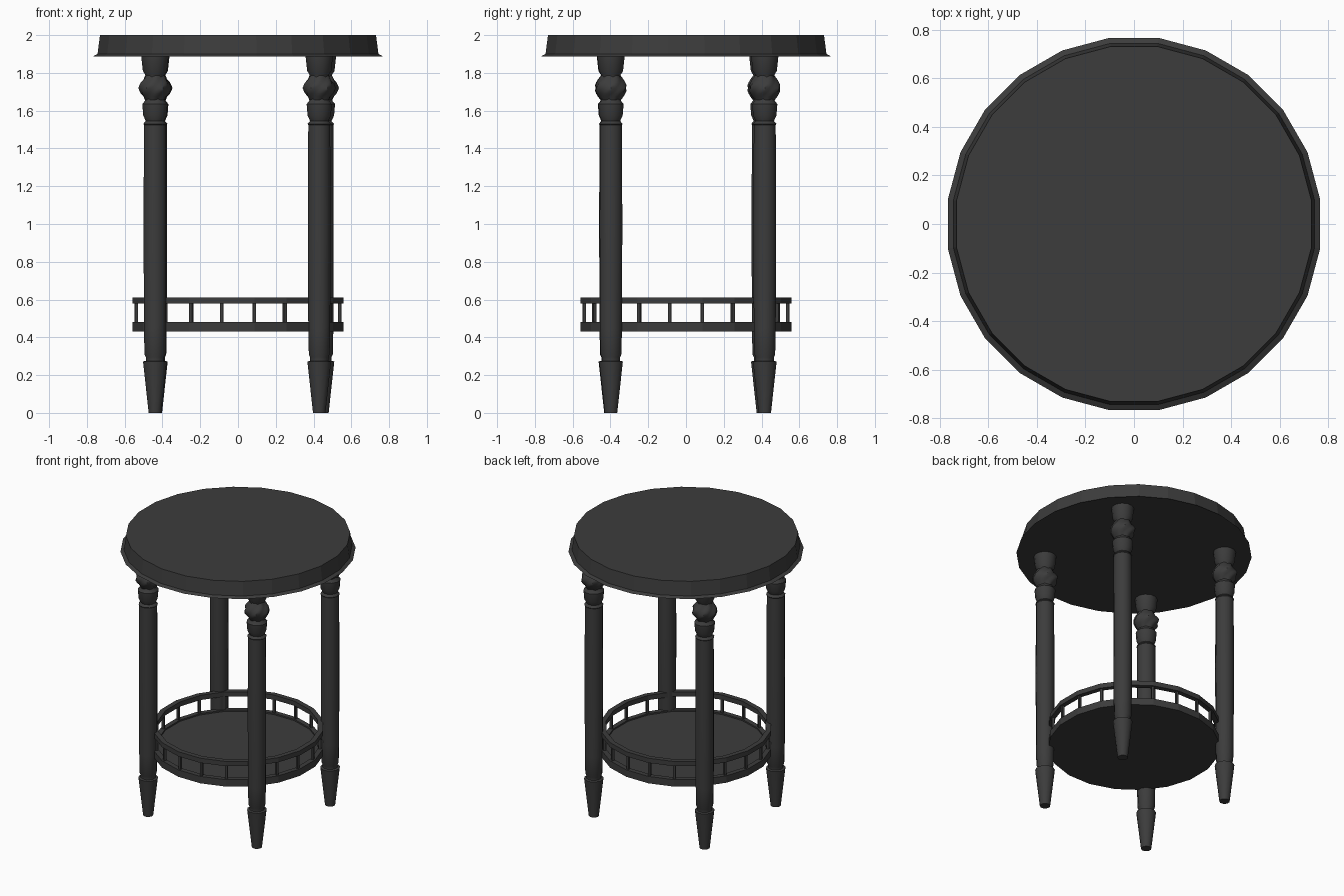
import bpy, math

if "Cube" in bpy.data.objects:
    bpy.data.objects.remove(bpy.data.objects["Cube"])

mat = bpy.data.materials.new("dark_wood")
mat.diffuse_color = (0.045, 0.045, 0.045, 1)
mat.use_nodes = True
mat.node_tree.nodes["Principled BSDF"].inputs["Base Color"].default_value = mat.diffuse_color


def make_object(name, verts, faces, smooth=None):
    me = bpy.data.meshes.new(name)
    me.from_pydata(verts, [], faces)
    me.materials.append(mat)
    ob = bpy.data.objects.new(name, me)
    bpy.context.collection.objects.link(ob)
    if smooth:
        bpy.ops.object.select_all(action='DESELECT')
        ob.select_set(True)
        bpy.context.view_layer.objects.active = ob
        bpy.ops.object.shade_smooth_by_angle(angle=math.radians(smooth))
    return ob


def lathe(name, profile, sides, offset=0.0, center=(0, 0), closed=False,
          smooth=None, shape=None):
    """Revolve (radius, z) points, listed bottom to top, about a vertical axis."""
    verts, faces = [], []
    for r, z in profile:
        for i in range(sides):
            a = math.radians(offset) + 2 * math.pi * i / sides
            k = r * (shape(a, z) if shape else 1)
            verts.append((center[0] + k * math.cos(a), center[1] + k * math.sin(a), z))
    n = len(profile)
    for j in range(n if closed else n - 1):
        b, t = j * sides, ((j + 1) % n) * sides
        for i in range(sides):
            k = (i + 1) % sides
            faces.append((b + i, b + k, t + k, t + i))
    if not closed:
        faces.append(tuple(reversed(range(sides))))
        faces.append(tuple(range((n - 1) * sides, n * sides)))
    return make_object(name, verts, faces, smooth)


# Round table top with a small flared lip
lathe("table_top", [(0.773, 1.888), (0.75, 1.9), (0.737, 2.0)], 24, 7.5)

# Lower shelf with a shallow recessed floor
lathe("shelf", [(0.565, 0.43), (0.565, 0.48), (0.53, 0.48), (0.53, 0.47)], 20, 9)

# Gallery rail
lathe("gallery_rail", [(0.53, 0.578), (0.565, 0.578), (0.565, 0.612), (0.53, 0.612)],
      20, 9, closed=True)

# Gallery spindles, one at each rail corner
for i in range(20):
    a = math.radians(9 + 18 * i)
    lathe(f"gallery_spindle_{i + 1}", [(0.012, 0.465), (0.012, 0.585)], 4,
          math.degrees(a) + 45, (0.545 * math.cos(a), 0.545 * math.sin(a)))

# Turned legs: tapered foot, shaft, bead, flared capital
LEG = [(0.034, 0), (0.065, 0.272), (0.05, 0.276), (0.05, 0.295), (0.057, 0.31),
       (0.06, 0.45), (0.062, 1.0), (0.06, 1.525), (0.064, 1.53), (0.05, 1.545),
       (0.064, 1.575), (0.069, 1.635), (0.056, 1.65), (0.05, 1.665), (0.05, 1.775),
       (0.053, 1.79), (0.066, 1.81), (0.075, 1.89)]
# Twisted ball near the leg top
BALL = [(0.05, 1.655)] + [
    (0.05 + 0.032 * math.sin(math.pi * i / 8), 1.66 + 0.12 * i / 8) for i in range(1, 8)
] + [(0.05, 1.785)]


def twist(a, z):
    return 1 + 0.07 * math.cos(6 * (a - (z - 1.72) * 12))


for name, x, y in [("front_left", -0.44, -0.40), ("front_right", 0.43, -0.397),
                   ("back_left", -0.435, 0.407), ("back_right", 0.447, 0.417)]:
    lathe(name + "_leg", LEG, 12, 15, (x, y), smooth=35)
    lathe(name + "_leg_twisted_ball", BALL, 24, 0, (x, y), smooth=35, shape=twist)
